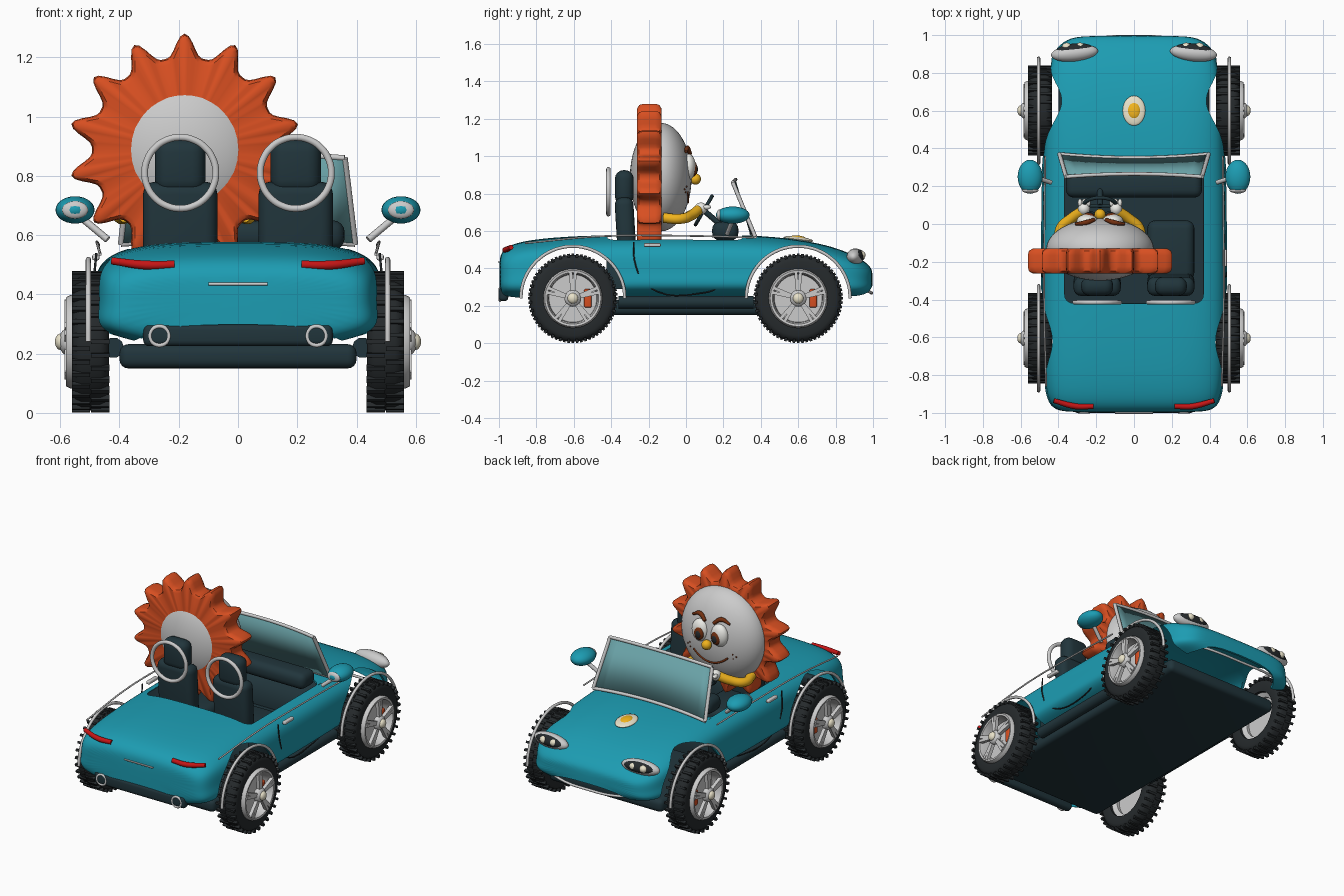
import bpy, bmesh
from math import sin, cos, pi, sqrt, radians
from mathutils import Vector, Matrix, Euler

if "Cube" in bpy.data.objects:
    bpy.data.objects.remove(bpy.data.objects["Cube"])


def mat(name, r, g, b):
    m = bpy.data.materials.new(name)
    m.diffuse_color = [(c / 255) ** 2.2 for c in (r, g, b)] + [1]
    m.use_nodes = True
    m.node_tree.nodes["Principled BSDF"].inputs["Base Color"].default_value = m.diffuse_color
    return m


TEAL, ORANGE = mat("teal", 34, 155, 177), mat("orange", 215, 80, 38)
DARK, BLACK = mat("dark_trim", 38, 56, 62), mat("rubber", 42, 46, 48)
YELLOW, BROWN = mat("yellow", 240, 178, 35), mat("brown", 115, 52, 24)
RED, GLASS = mat("red", 195, 28, 28), mat("glass", 105, 160, 165)
WHITE, CREAM = mat("white", 235, 235, 230), mat("cream", 232, 225, 200)


def finish(name, bm, m=None, recalc=True):
    if recalc:
        bmesh.ops.recalc_face_normals(bm, faces=bm.faces[:])
    me = bpy.data.meshes.new(name)
    bm.to_mesh(me)
    bm.free()
    o = bpy.data.objects.new(name, me)
    bpy.context.collection.objects.link(o)
    if m:
        me.materials.append(m)
    return o


def bake(o):
    me = bpy.data.meshes.new_from_object(o.evaluated_get(bpy.context.evaluated_depsgraph_get()))
    o.modifiers.clear()
    o.data = me


def place(loc, size, rot=(0, 0, 0)):
    return Matrix.LocRotScale(Vector(loc), Euler(rot), Vector(size))


def ball(name, loc, rad, m=None, rot=(0, 0, 0), seg=28):
    bm = bmesh.new()
    bmesh.ops.create_uvsphere(bm, u_segments=seg, v_segments=seg // 2, radius=1, matrix=place(loc, rad, rot))
    return finish(name, bm, m)


def box(name, lo, hi, m=None, bevel=0.0, rot=(0, 0, 0)):
    lo, hi = Vector(lo), Vector(hi)
    bm = bmesh.new()
    bmesh.ops.create_cube(bm, size=1, matrix=place((lo + hi) / 2, hi - lo, rot))
    if bevel:
        bmesh.ops.bevel(bm, geom=bm.edges[:], offset=bevel, segments=4, profile=0.5, affect='EDGES')
    return finish(name, bm, m)


def tube(name, pts, r, m=None, closed=False, taper=None):
    cu = bpy.data.curves.new(name, 'CURVE')
    cu.dimensions, cu.bevel_depth, cu.bevel_resolution, cu.use_fill_caps = '3D', r, 3, True
    cu.resolution_u = 6
    s = cu.splines.new('BEZIER')
    s.bezier_points.add(len(pts) - 1)
    s.use_cyclic_u = closed
    for i, (bp, p) in enumerate(zip(s.bezier_points, pts)):
        bp.co, bp.handle_left_type, bp.handle_right_type = p, 'AUTO', 'AUTO'
        bp.radius = taper[i] if taper else 1
    tmp = bpy.data.objects.new(name + "_path", cu)
    bpy.context.collection.objects.link(tmp)
    bpy.context.view_layer.update()
    me = bpy.data.meshes.new_from_object(tmp.evaluated_get(bpy.context.evaluated_depsgraph_get()))
    bpy.data.objects.remove(tmp)
    me.materials.clear()
    if m:
        me.materials.append(m)
    o = bpy.data.objects.new(name, me)
    bpy.context.collection.objects.link(o)


def ring(c, R, u, v, n=16, a0=0.0, a1=2 * pi):
    closed = abs(a1 - a0 - 2 * pi) < 1e-6
    k = n if closed else n - 1
    return [Vector(c) + R * (cos(a0 + (a1 - a0) * i / k) * Vector(u) + sin(a0 + (a1 - a0) * i / k) * Vector(v))
            for i in range(n)]


def lathe(name, prof, s, y, z, m=None, n=48):
    """Spin (radius, x) pairs about an x axis; s is the side."""
    bm = bmesh.new()
    rs = [[bm.verts.new((s * x, y + r * cos(2 * pi * k / n), z + r * sin(2 * pi * k / n))) for k in range(n)]
          for r, x in prof]
    for a, b in zip(rs, rs[1:] + rs[:1]):
        for k in range(n):
            bm.faces.new((a[k], a[k - 1], b[k - 1], b[k]))
    return finish(name, bm, m)


# Body shell: lofted superellipse sections (y, half width, top, bottom)
stations = [(-.998, .34, .45, .30), (-.985, .41, .49, .26), (-.94, .455, .53, .245), (-.8, .475, .56, .24),
            (-.5, .485, .58, .25), (0, .485, .58, .25), (.35, .478, .58, .25), (.6, .47, .557, .25),
            (.8, .455, .515, .25), (.92, .42, .46, .25), (.98, .35, .42, .27), (.998, .27, .385, .31)]
bm = bmesh.new()
rows = []
for y, w, zt, zb in stations:
    zc, row = min(.40, (zt + zb) / 2), []
    for i in range(29):
        a = radians(-60 + 300 * i / 28)
        e = 2 / 3.4 if sin(a) > 0 else 1
        c, s = abs(cos(a)) ** e, abs(sin(a)) ** e
        row.append(bm.verts.new((w * c * (1 if cos(a) > 0 else -1) * (1 if s * (sin(a) > 0) or sin(a) > 0 else 1 + .7 * s * s),
                                 y, zc + ((zt - zc) * s if sin(a) > 0 else -(zc - zb) * s / .866))))
    rows.append(row)
for a, b in zip(rows, rows[1:]):
    for i in range(28):
        bm.faces.new((a[i], b[i], b[i + 1], a[i + 1]))
bm.faces.new(rows[0])
bm.faces.new(rows[-1][::-1])
body = finish("car_body", bm, TEAL, False)
body.modifiers.new("smooth", 'SUBSURF').levels = 2
sol = body.modifiers.new("shell", 'SOLIDIFY')
sol.thickness, sol.offset = .014, -1
cutters = [lathe("arch_cutter", [(.001, -.7), (.278, -.7), (.278, .7), (.001, .7)], 1, y, .24, None, 64) for y in (-.605, .605)]
cutters.append(box("cockpit_cutter", (-.37, -.42, .44), (.37, .30, .8), None, .05))
for c in cutters:
    b = body.modifiers.new("cut", 'BOOLEAN')
    b.operation, b.solver, b.object = 'DIFFERENCE', 'EXACT', c
    c.hide_render = True
bpy.context.view_layer.update()
bake(body)
for c in cutters:
    bpy.data.objects.remove(c)

# Underbody, cockpit tub, dashboard, rear bumper
box("underbody", (-.4, -.82, .15), (.4, .82, .232), DARK, .03)
bm = bmesh.new()
bmesh.ops.create_cube(bm, size=1, matrix=place((0, -.06, .42), (.745, .73, .26)))
bmesh.ops.delete(bm, geom=[f for f in bm.faces if f.normal.z > .9], context='FACES')
tub = finish("cockpit_tub", bm, DARK)
tub.modifiers.new("wall", 'SOLIDIFY').thickness = .01
box("dashboard", (-.36, .14, .55), (.36, .28, .65), DARK, .04)
box("rear_bumper", (-.32, -1.0, .225), (.32, -.95, .30), DARK, .02)
tube("boot_handle", [(-.1, -1, .435), (.1, -1, .435)], .005)
tube("front_lip_trim", [(-.36, .92, .30), (-.2, .98, .275), (0, .992, .268), (.2, .98, .275), (.36, .92, .30)], .008)

# Hood ornament: plain oval with a gold centre
ball("hood_oval", (0, .6, .556), (.06, .08, .014), CREAM, (-.12, 0, 0))
ball("hood_oval_centre", (0, .6, .562), (.035, .045, .014), YELLOW, (-.12, 0, 0))

# Windshield
bm = bmesh.new()
N = 12
edge = []
for zb, yb, w, bow in ((.57, .37, .395, -.02), (.86, .25, .36, .015)):
    edge.append([bm.verts.new((w * t, yb + bow * (1 - t * t), zb + .015 * (1 - t * t)))
                 for t in [-1 + 2 * i / N for i in range(N + 1)]])
for i in range(N):
    bm.faces.new((edge[0][i], edge[0][i + 1], edge[1][i + 1], edge[1][i]))
lower, upper = [[v.co.copy() for v in e] for e in edge]
finish("windshield_glass", bm, GLASS).modifiers.new("pane", 'SOLIDIFY').thickness = .008
tube("windshield_frame_top", upper, .01)
tube("windshield_frame_base", lower, .01)
for k in (0, -1):
    tube("windshield_post", [lower[k], upper[k]], .011)

for s in (-1, 1):
    # Seats and hoops
    x = s * .195
    box("seat_cushion", (x - .125, -.3, .32), (x + .125, .02, .46), DARK, .045)
    box("seat_back", (x - .125, -.37, .34), (x + .125, -.27, .78), DARK, .04, (.06, 0, 0))
    box("headrest", (x - .085, -.38, .74), (x + .085, -.28, .925), DARK, .045)
    tube("roll_hoop", ring((x, -.415, .81), .12, (1, 0, 0), (0, 0, 1)), .012, None, True)
    # Side trim, handles, sills
    tube("side_trim", [(s * .465, -.86, .535), (s * .475, -.45, .572), (s * .475, -.05, .575), (s * .47, .36, .565)], .005)
    box("door_handle", (s * .48 - .012, -.225, .515), (s * .48 + .012, -.135, .535), None, .006)
    tube("sill", [(s * .42, -.36, .22), (s * .42, .36, .22)], .035, DARK)
    tube("door_seam", [(s * .478, -.28, .54), (s * .487, -.27, .42), (s * .475, -.2, .30), (s * .46, .1, .27),
                       (s * .475, .22, .32)], .004, BLACK)
    # Mirrors
    ball("mirror_housing", (s * .55, .25, .685), (.066, .09, .046), TEAL)
    ball("mirror_glass", (s * .55, .178, .685), (.044, .015, .03), None)
    tube("mirror_stalk", [(s * .53, .25, .66), (s * .44, .22, .585)], .012)
    # Headlights and tail lights
    ball("headlight_shell", (s * .315, .905, .462), (.125, .045, .045), None, (0, 0, -s * .1))
    ball("headlight_lens", (s * .316, .917, .467), (.105, .039, .036), BLACK, (0, 0, -s * .1))
    for dx in (-.04, .03):
        ball("headlight_bulb", (s * .316 + dx, .938, .472), (.025, .022, .022), CREAM)
    tube("tail_light", [(s * .215, -.965, .50), (s * .31, -.965, .499), (s * .425, -.935, .513)], .016, RED, False, [.9, 1, .8])
    tube("exhaust_ring", ring((s * .265, -.995, .26), .032, (1, 0, 0), (0, 0, 1)), .007, None, True)
    ball("exhaust_core", (s * .265, -.98, .26), (.03, .012, .03), BLACK)

    # Wheels
    for y in (-.605, .6):
        z = .24
        tube("arch_trim", ring((s * .505, y, z), .278, (0, 1, 0), (0, 0, 1), 15, 0, pi), .009)
        lathe("tyre", [(.15, .445), (.2, .435), (.222, .445), (.232, .465), (.232, .53), (.222, .55), (.2, .56), (.152, .555)],
              s, y, z, BLACK)
        bm = bmesh.new()
        for k in range(32):
            for row, x in ((0, .465), (1, .53)):
                a = 2 * pi * (k + row / 2) / 32
                m = Matrix.Translation((s * x, y, z)) @ Matrix.Rotation(a, 4, 'X') @ place((0, 0, .229), (.062, .014, .02))
                bmesh.ops.create_cube(bm, size=1, matrix=m)
        finish("tyre_tread", bm, BLACK)
        lathe("rim", [(.155, .46), (.158, .565), (.15, .58), (.138, .578), (.13, .55), (.125, .48)], s, y, z)
        lathe("brake_disc", [(.001, .50), (.128, .50), (.128, .515), (.001, .515)], s, y, z)
        box("brake_caliper", (s * .53 - .02, y + .06, z - .05), (s * .53 + .02, y + .1, z + .05), ORANGE, .01)
        bm = bmesh.new()
        for k in range(5):
            for d in (-.09, .09):
                m = (Matrix.Translation((s * .575, y, z)) @ Matrix.Rotation(2 * pi * k / 5 + d, 4, 'X')
                     @ place((0, 0, .08), (.022, .018, .125)))
                bmesh.ops.create_cube(bm, size=1, matrix=m)
        finish("spokes", bm)
        ball("hub", (s * .575, y, z), (.03, .045, .045))
        ball("hub_cap", (s * .598, y, z), (.02, .028, .028), CREAM)

# Sun driver: scalloped 14-point ring and round head
CX, CY, CZ = -.18, -.135, .888
bm = bmesh.new()
n = 14 * 12
prof = [(.93, -.262), (.985, -.25), (1, -.225), (1, -.165), (.985, -.142), (.93, -.13)]
rays = []
for f, y in prof:
    rr = []
    for k in range(n):
        a = 2 * pi * k / n
        r = f * (.313 + .079 * (.5 + .5 * cos(14 * a)) ** 1.7)
        rr.append(bm.verts.new((CX + r * sin(a), y, CZ + r * cos(a))))
    rays.append(rr)
for a, b in zip(rays, rays[1:]):
    for k in range(n):
        bm.faces.new((a[k - 1], a[k], b[k], b[k - 1]))
for rr, y in ((rays[0], -.262), (rays[-1], -.13)):
    c = bm.verts.new((CX, y, CZ))
    for k in range(n):
        bm.faces.new((rr[k - 1], rr[k], c))
finish("sun_rays", bm, ORANGE)
ball("sun_head", (CX, CY, CZ), (.285, .165, .29), None, seg=48)


def face(dx, dz, off=0.0):
    return (CX + dx, CY + .165 * sqrt(1 - (dx / .285) ** 2 - (dz / .29) ** 2) + off, CZ + dz)


# Face features
tube("mouth", [face(t * .03, -.135 + .055 * (t / 4) ** 2) for t in range(-4, 5)], .006, BROWN)
ball("nose", face(0, -.01, .02), (.03, .03, .03), YELLOW)
for s in (-1, 1):
    ball("eye", face(s * .068, .055, -.008), (.056, .038, .07), WHITE)
    ball("iris", face(s * .06, .045, .017), (.032, .018, .042), BROWN)
    ball("pupil", face(s * .058, .042, .026), (.019, .013, .026), BLACK)
    tube("eyebrow", [face(s * .03, .125, .01), face(s * .075, .155, .01), face(s * .13, .135, .01)], .014, BROWN,
         False, [.7, 1, .5])
    for dx, dz in ((.15, -.05), (.17, -.065), (.15, -.08)):
        ball("freckle", face(s * dx, dz), (.005, .005, .005), BROWN, seg=8)
    # Arms and gloved hands
    tube("arm", [(CX + s * .2, -.12, .67), (CX + s * .21, -.03, .665), (CX + s * .15, .03, .685), (CX + s * .09, .07, .715)],
         .028, YELLOW)
    ball("hand", (CX + s * .085, .08, .72), (.032, .034, .032), WHITE)
    for k in range(3):
        ball("finger", (CX + s * (.062 + .022 * k), .112, .728), (.012, .022, .013), WHITE, seg=12)

# Steering wheel
SW = Vector((CX, .095, .71))
tube("steering_wheel", ring(SW, .088, (1, 0, 0), (0, .5, .86)), .01, DARK, True)
tube("steering_column", [SW, (CX, .2, .62)], .016, DARK)
tube("steering_spokes", [SW - Vector((.085, 0, 0)), SW + Vector((.085, 0, 0))], .008, DARK)

# Shade smooth, keeping crisp edges
bpy.ops.object.select_all(action='SELECT')
bpy.context.view_layer.objects.active = body
bpy.ops.object.shade_smooth_by_angle(angle=radians(40))
